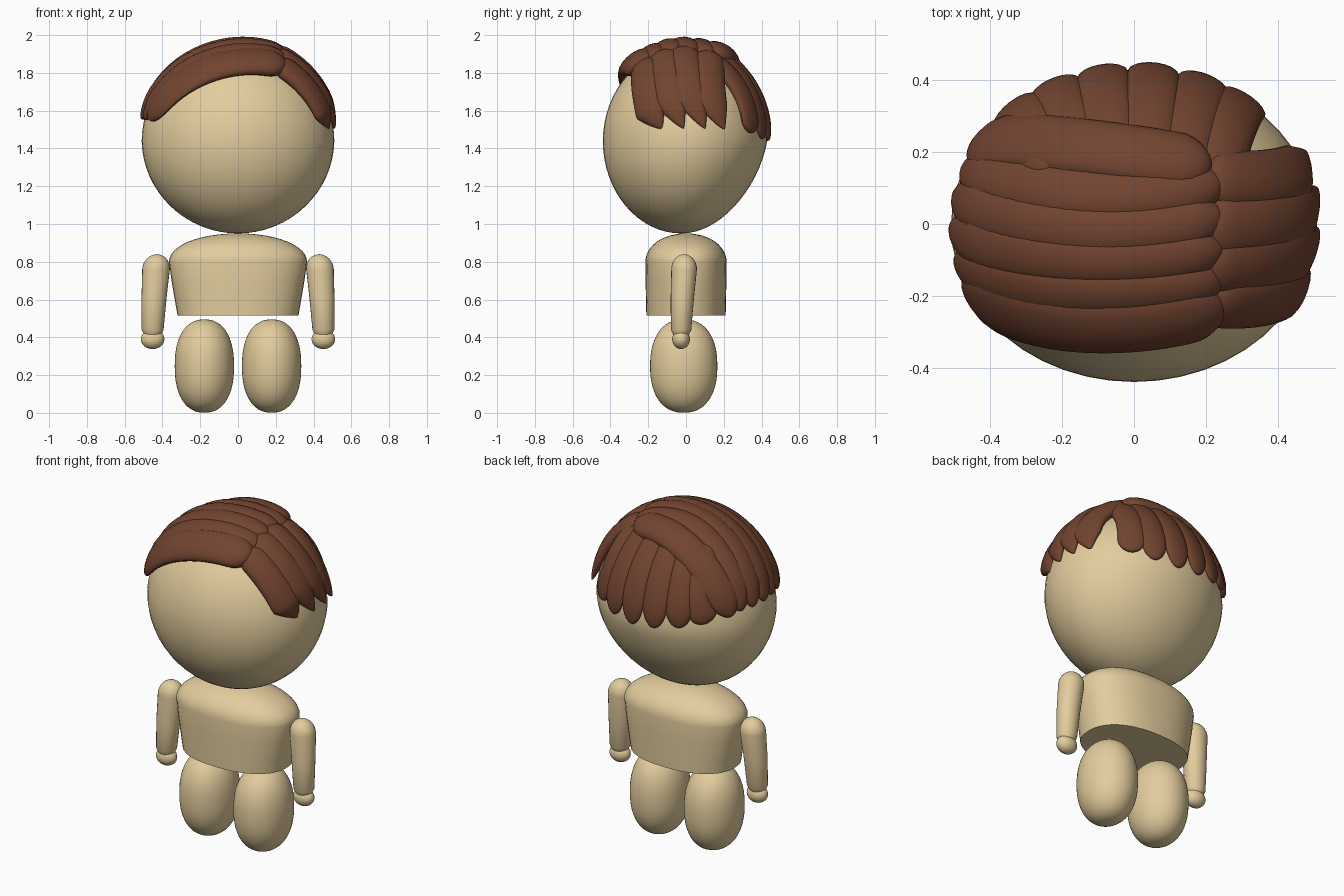
import bpy, bmesh
from math import sin, cos, pi, radians, copysign, sqrt
from mathutils import Vector

if "Cube" in bpy.data.objects:
    bpy.data.objects.remove(bpy.data.objects["Cube"])

def material(name, rgb):
    m = bpy.data.materials.new(name)
    m.diffuse_color = (*rgb, 1)
    m.use_nodes = True
    m.node_tree.nodes["Principled BSDF"].inputs["Base Color"].default_value = m.diffuse_color
    return m

SKIN = material("skin", (0.77, 0.61, 0.34))
HAIR = material("hair", (0.17, 0.058, 0.03))
HEAD_C = Vector((0, -0.005, 1.44))
HEAD_R = Vector((0.51, 0.435, 0.49))

def finish(name, bm, mat):
    bmesh.ops.recalc_face_normals(bm, faces=bm.faces)
    me = bpy.data.meshes.new(name)
    bm.to_mesh(me)
    bm.free()
    ob = bpy.data.objects.new(name, me)
    bpy.context.collection.objects.link(ob)
    me.materials.append(mat)
    bpy.ops.object.select_all(action='DESELECT')
    ob.select_set(True)
    bpy.context.view_layer.objects.active = ob
    bpy.ops.object.shade_smooth_by_angle(angle=radians(50))
    return ob

def loft(name, rings, mat):
    """Skin a list of point rings and cap both ends."""
    bm = bmesh.new()
    vr = [[bm.verts.new(p) for p in r] for r in rings]
    n = len(vr[0])
    for a, b in zip(vr, vr[1:]):
        for i in range(n):
            j = (i + 1) % n
            bm.faces.new((a[i], a[j], b[j], b[i]))
    bm.faces.new(vr[0])
    bm.faces.new(vr[-1])
    return finish(name, bm, mat)

def ring(c, rx, ry, e=2.0, n=40):
    """Horizontal superellipse ring."""
    out = []
    for i in range(n):
        u, v = cos(2 * pi * i / n), sin(2 * pi * i / n)
        out.append((c[0] + rx * copysign(abs(u) ** (2 / e), u),
                    c[1] + ry * copysign(abs(v) ** (2 / e), v), c[2]))
    return out

def ball(name, c, r, mat, e=2.0, shape=None):
    """Sphere-like solid; e > 2 makes its upright profile fuller."""
    bm = bmesh.new()
    bmesh.ops.create_uvsphere(bm, u_segments=48, v_segments=32, radius=1)
    for v in bm.verts:
        h = sqrt(v.co.x ** 2 + v.co.y ** 2)
        k = h ** (2 / e - 1) if h > 1e-5 else 1
        z = copysign(abs(v.co.z) ** (2 / e), v.co.z)
        p = Vector((v.co.x * k * r[0], v.co.y * k * r[1], z * r[2]))
        v.co = Vector(c) + (shape(p) if shape else p)
    return finish(name, bm, mat)

# head, slightly slimmer at the lower back
def chin(p):
    d = max(0, -p.z)
    return Vector((p.x * (1 - 0.03 * d), p.y * (1 - (0.3 if p.y > 0 else 0.08) * d) - 0.04 * d, p.z))
ball("head", HEAD_C, HEAD_R, SKIN, shape=chin)

# torso: flat bottom, flared sides, domed shoulders
prof = [(0.515, 0.32, 0.21), (0.60, 0.335, 0.212), (0.70, 0.352, 0.214), (0.80, 0.366, 0.215)]
for i in range(1, 13):
    a = i / 12 * pi / 2
    k = max(cos(a), 0.02) ** 0.95
    prof.append((0.80 + 0.15 * sin(a), 0.366 * k, 0.215 * k))
loft("torso", [ring((0, 0, z), rx, ry, 2.3) for z, rx, ry in prof], SKIN)

# legs, arms and hands on both sides
for s, side in ((-1, "left"), (1, "right")):
    ball(side + "_leg", (s * 0.178, -0.012, 0.248), (0.157, 0.178, 0.247), SKIN, 2.3)
    rings = []
    for z, x, y, r in ((0.415, .452, -.026, .045), (0.44, .452, -.026, .058),
                       (0.60, .445, -.02, .066), (0.76, .434, -.01, .073)):
        rings.append(ring((s * x, y, z), r, r * 0.93, n=24))
    for i in range(1, 9):
        a = i / 8 * pi / 2
        r = 0.073 * max(cos(a), 0.03)
        rings.append(ring((s * (.434 - .004 * sin(a)), -.01, 0.76 + 0.08 * sin(a)), r, r * 0.93, n=24))
    loft(side + "_arm", rings, SKIN)
    ball(side + "_hand", (s * 0.452, -0.026, 0.390), (0.062, 0.047, 0.052), SKIN)

# hair locks: flattened tubes swept over the head surface
def on_head(p):
    if len(p) == 2:
        f = 1 - (p[0] / HEAD_R.x) ** 2 - (p[1] / HEAD_R.y) ** 2
        p = (p[0], p[1], HEAD_C.z + HEAD_R.z * sqrt(max(f, 0.0)))
    d = Vector(p) - HEAD_C
    u = Vector(d[i] / HEAD_R[i] for i in range(3)).normalized()
    return HEAD_C + Vector(u[i] * HEAD_R[i] for i in range(3))

def lock(name, a, m, b, w, thick=0.05, lift=0.02, slant=0.0, n=30, seg=18):
    """slant > 0 gives a pointed tip leaning to the lock's rear side."""
    a, m, b = on_head(a), on_head(m), on_head(b)
    def path(t):
        return on_head(a * (2 * (t - .5) * (t - 1)) - m * (4 * t * (t - 1)) + b * (2 * t * (t - .5)))
    rings = []
    for i in range(n + 1):
        t = 0.5 - 0.5 * cos(pi * i / n)
        p = path(t)
        tan = (path(t + 0.01) - path(t - 0.01)).normalized()
        d = p - HEAD_C
        nor = Vector(d[k] / HEAD_R[k] ** 2 for k in range(3)).normalized()
        side = nor.cross(tan).normalized()
        k0 = sqrt(max(0.0, 1 - (1 - min(1, t / 0.12)) ** 2))
        end = min(1, (1 - t) / (0.26 if slant else 0.15))
        k1 = end ** 0.75 if slant else sqrt(max(0.0, 1 - (1 - end) ** 2))
        k = max(0.03, k0 * k1)
        h = thick * (1 - 0.45 * t) * max(0.03, (k0 * k1) ** 0.6)
        c = p + nor * lift * (1 - 0.6 * t) + Vector((0, slant * w * (1 - k1), 0))
        rings.append([c + side * (w * k * cos(2 * pi * j / seg)) + nor * (h * sin(2 * pi * j / seg))
                      for j in range(seg)])
    loft(name, rings, HAIR)

# back locks hanging from the crown
for i, (x0, x1, y1, z1) in enumerate(((.25, .30, .33, 1.48), (.15, .18, .38, 1.45), (.04, .05, .41, 1.44),
                                      (-.07, -.08, .40, 1.45), (-.17, -.21, .37, 1.47), (-.25, -.34, .30, 1.50))):
    lock(f"back_lock_{i}", (x0 * 0.9, .13), ((x0 + x1) / 2, .285), (x1, y1, z1), 0.074, 0.042, 0.012)

# long locks combed from the parting to the left
for i, (y0, ym, x1, y1) in enumerate(((-.205, -.265, -.46, -.17), (-.14, -.18, -.48, -.10), (-.06, -.095, -.49, -.01),
                                      (.025, -.015, -.49, .08), (.11, .08, -.48, .16))):
    lock(f"left_lock_{i}", (.235, y0), (-.13, ym), (x1, y1, 1.55), 0.098 if i == 0 else 0.074, 0.053,
         0.03 if i == 0 else 0.02)

# crossing lock over the crown
lock("crown_lock", (.20, .145), (-.15, .205), (-.44, .21, 1.53), 0.088, 0.054, 0.032)

# short pointed locks on the right of the parting
for i, (y0, y1) in enumerate(((-.20, -.165), (-.11, -.05), (-.01, .055), (.12, .16))):
    lock(f"right_lock_{i}", (.19, y0), (.39, (y0 + y1) / 2 - .015), (.47, y1, 1.50), 0.084, 0.05, 0.02, slant=0.5)
